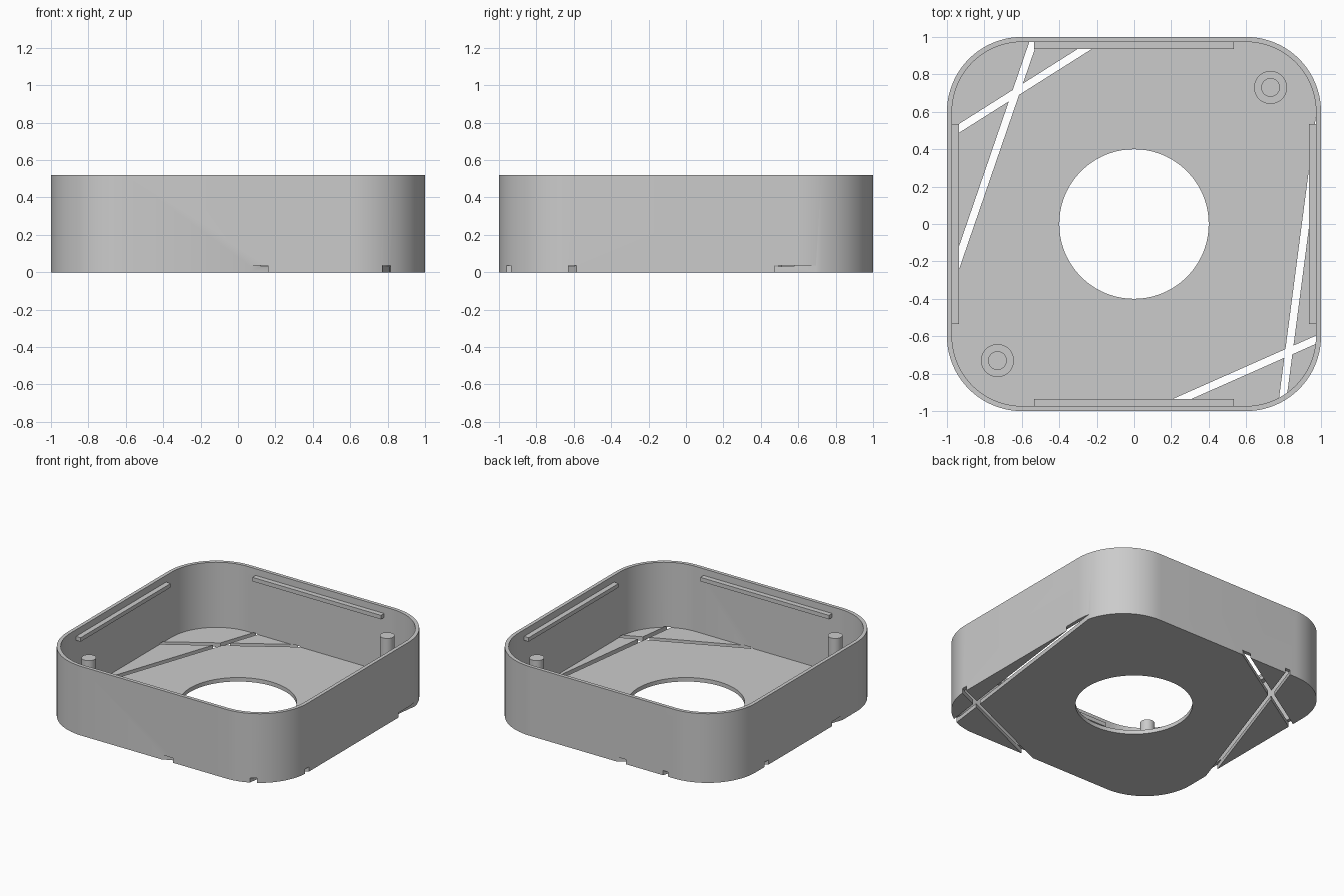
import bpy
import bmesh
from math import atan2, cos, hypot, pi, sin
from mathutils import Matrix, Vector

cube = bpy.data.objects.get("Cube")
if cube:
    bpy.data.objects.remove(cube, do_unlink=True)

HEIGHT, WALL, FLOOR, CORNER = 0.52, 0.027, 0.03, 0.4
SLOT_WIDTH, SLOT_TOP = 0.04, 0.035

grey = bpy.data.materials.new("light_grey_plastic")
grey.use_nodes = True
colour = (0.6, 0.6, 0.6, 1)
grey.diffuse_color = colour
grey.node_tree.nodes["Principled BSDF"].inputs["Base Color"].default_value = colour


def prism(name, outline, bottom, top):
    """Extrude a counter-clockwise outline between two heights."""
    bm = bmesh.new()
    face = bm.faces.new([bm.verts.new((x, y, bottom)) for x, y in outline])
    raised = bmesh.ops.extrude_face_region(bm, geom=[face])["geom"]
    verts = [v for v in raised if isinstance(v, bmesh.types.BMVert)]
    bmesh.ops.translate(bm, verts=verts, vec=(0, 0, top - bottom))
    bmesh.ops.recalc_face_normals(bm, faces=bm.faces)
    mesh = bpy.data.meshes.new(name)
    bm.to_mesh(mesh)
    bm.free()
    mesh.materials.append(grey)
    obj = bpy.data.objects.new(name, mesh)
    bpy.context.collection.objects.link(obj)
    return obj


def circle(radius, centre=(0, 0), sides=64):
    return [(centre[0] + radius * cos(2 * pi * i / sides),
             centre[1] + radius * sin(2 * pi * i / sides)) for i in range(sides)]


def rounded_square(half, radius, steps=20):
    points = []
    for quarter, (sx, sy) in enumerate([(1, 1), (-1, 1), (-1, -1), (1, -1)]):
        for i in range(steps + 1):
            a = (quarter + i / steps) * pi / 2
            points.append((sx * (half - radius) + radius * cos(a),
                           sy * (half - radius) + radius * sin(a)))
    return points


def bar(name, start, end, width, bottom, top):
    """Straight bar running between two points in plan."""
    a, b = Vector(start), Vector(end)
    along = (b - a).normalized()
    side = Vector((-along.y, along.x)) * width / 2
    return prism(name, [a - side, b - side, b + side, a + side], bottom, top)


def activate(obj):
    bpy.ops.object.select_all(action="DESELECT")
    obj.select_set(True)
    bpy.context.view_layer.objects.active = obj


def cut(obj, cutter):
    cutter.hide_render = True
    mod = obj.modifiers.new("cut", "BOOLEAN")
    mod.operation, mod.solver, mod.object = "DIFFERENCE", "EXACT", cutter
    activate(obj)
    bpy.ops.object.modifier_apply(modifier=mod.name)
    bpy.data.objects.remove(cutter, do_unlink=True)


def smooth(obj):
    activate(obj)
    bpy.ops.object.shade_smooth_by_angle(angle=pi / 6)


# Open tray with rounded corners and a round hole in the floor
tray = prism("tray", rounded_square(1, CORNER), 0, HEIGHT)
cut(tray, prism("cavity", rounded_square(1 - WALL, CORNER - WALL), FLOOR, 1))
cut(tray, prism("floor_hole", circle(0.4, sides=96), -0.1, 0.1))

# Crossing slots through the floor, leaving notches in the wall base
slots = [((-0.93, 0.515), (-0.265, 0.935)),
         ((-0.93, -0.165), (-0.54, 0.97)),
         ((0.27, -0.93), (0.97, -0.62)),
         ((0.80, -0.90), (0.93, 0.095))]
for start, end in slots:
    a, b = Vector(start), Vector(end)
    extra = (b - a).normalized()
    cut(tray, bar("slot", a - extra, b + extra, SLOT_WIDTH, -0.1, SLOT_TOP))
smooth(tray)

# Snap ridge on the inside of each wall
for side, x, y in [("left", 1, 0), ("right", -1, 0), ("front", 0, -1), ("back", 0, 1)]:
    mid = Vector((x, y)) * 0.955
    half = Vector((-y, x)) * 0.535
    bar(side + "_snap_ridge", mid - half, mid + half, 0.04, 0.44, 0.47)

# Stepped locating pegs in opposite corners
for side, s in [("back_left", 1), ("front_right", -1)]:
    centre = (0.73 * s, 0.73 * s)
    smooth(prism(side + "_peg_base", circle(0.088, centre), FLOOR - 0.005, 0.15))
    smooth(prism(side + "_peg_pin", circle(0.05, centre), 0.14, 0.45))
